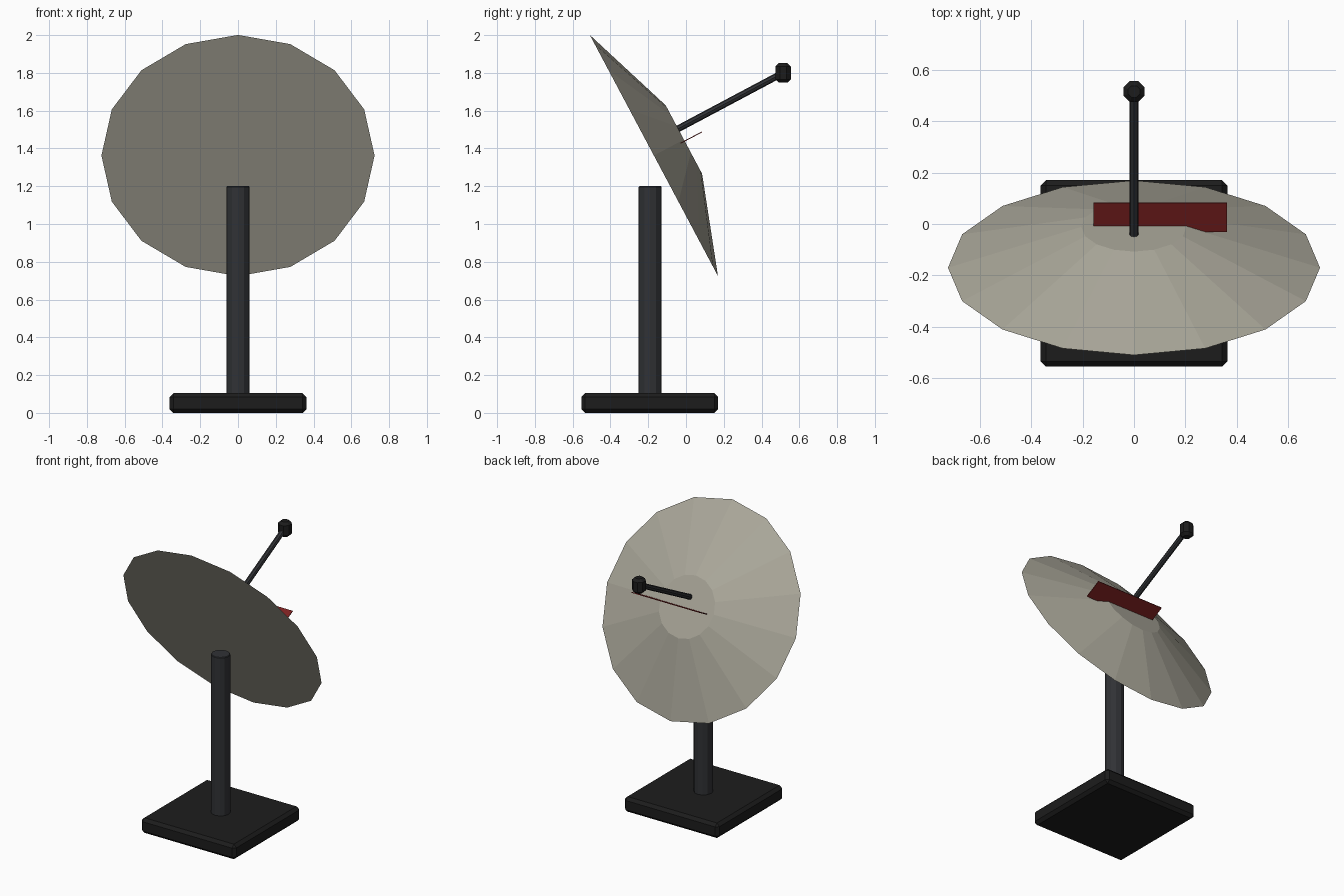
import bpy, math
from mathutils import Vector, Matrix

if "Cube" in bpy.data.objects:
    bpy.data.objects.remove(bpy.data.objects["Cube"])

TILT = math.radians(-62)                      # dish axis points up towards +y
FRAME = Matrix.Translation((0, -0.17, 1.3625)) @ Matrix.Rotation(TILT, 4, 'X')


def material(name, rgb):
    m = bpy.data.materials.new(name)
    m.diffuse_color = (*rgb, 1)
    m.use_nodes = True
    m.node_tree.nodes["Principled BSDF"].inputs["Base Color"].default_value = m.diffuse_color
    return m


dark = material("dark_metal", (0.012, 0.012, 0.012))
steel = material("steel", (0.03, 0.032, 0.036))
cream = material("dish_paint", (0.40, 0.385, 0.32))
red = material("red_paint", (0.2, 0.015, 0.015))


def finish(name, mat, matrix=None, bevel=0):
    o = bpy.context.object
    o.name = name
    o.data.materials.append(mat)
    if matrix is not None:
        o.matrix_world = matrix @ o.matrix_basis
    if bevel:
        b = o.modifiers.new("bevel", 'BEVEL')
        b.width, b.segments = bevel, 1
        b.limit_method = 'ANGLE'
        b.angle_limit = math.radians(50)
    return o


def box(name, loc, size, mat, matrix=None, bevel=0):
    bpy.ops.mesh.primitive_cube_add(size=1)
    o = bpy.context.object
    o.data.transform(Matrix.Diagonal((*size, 1)))
    o.location = loc
    return finish(name, mat, matrix, bevel)


def rod(name, loc, r, depth, sides, mat, matrix=None, bevel=0, turn=0):
    bpy.ops.mesh.primitive_cylinder_add(vertices=sides, radius=r, depth=depth)
    o = bpy.context.object
    o.data.transform(Matrix.Rotation(turn, 4, 'Z'))
    o.location = loc
    return finish(name, mat, matrix, bevel)


# Base slab and mast
box("base", (0, -0.192, 0.052), (0.725, 0.725, 0.104), dark, bevel=0.02)
rod("mast", (0, -0.19, 0.645), 0.061, 1.11, 12, steel, bevel=0.004)

# Shallow faceted dish with closed back
bpy.ops.mesh.primitive_cone_add(vertices=16, radius1=0.723, radius2=0.205, depth=0.18)
bpy.context.object.location = (0, 0, 0.09)
finish("dish", cream, FRAME)

# Feed arm along the dish axis (local -y is up the dish face)
rod("feed_arm", (0, -0.065, 0.48), 0.018, 0.64, 8, steel, FRAME)

# Feed horn at the end of the arm
horn = FRAME @ Vector((0, -0.065, 0.81))
rod("feed_horn", horn, 0.044, 0.104, 8, dark, bevel=0.018, turn=math.pi / 8)

# Thin red fin standing on the dish face
box("fin", (0.102, 0.009, 0.218), (0.518, 0.005, 0.128), red, FRAME)
